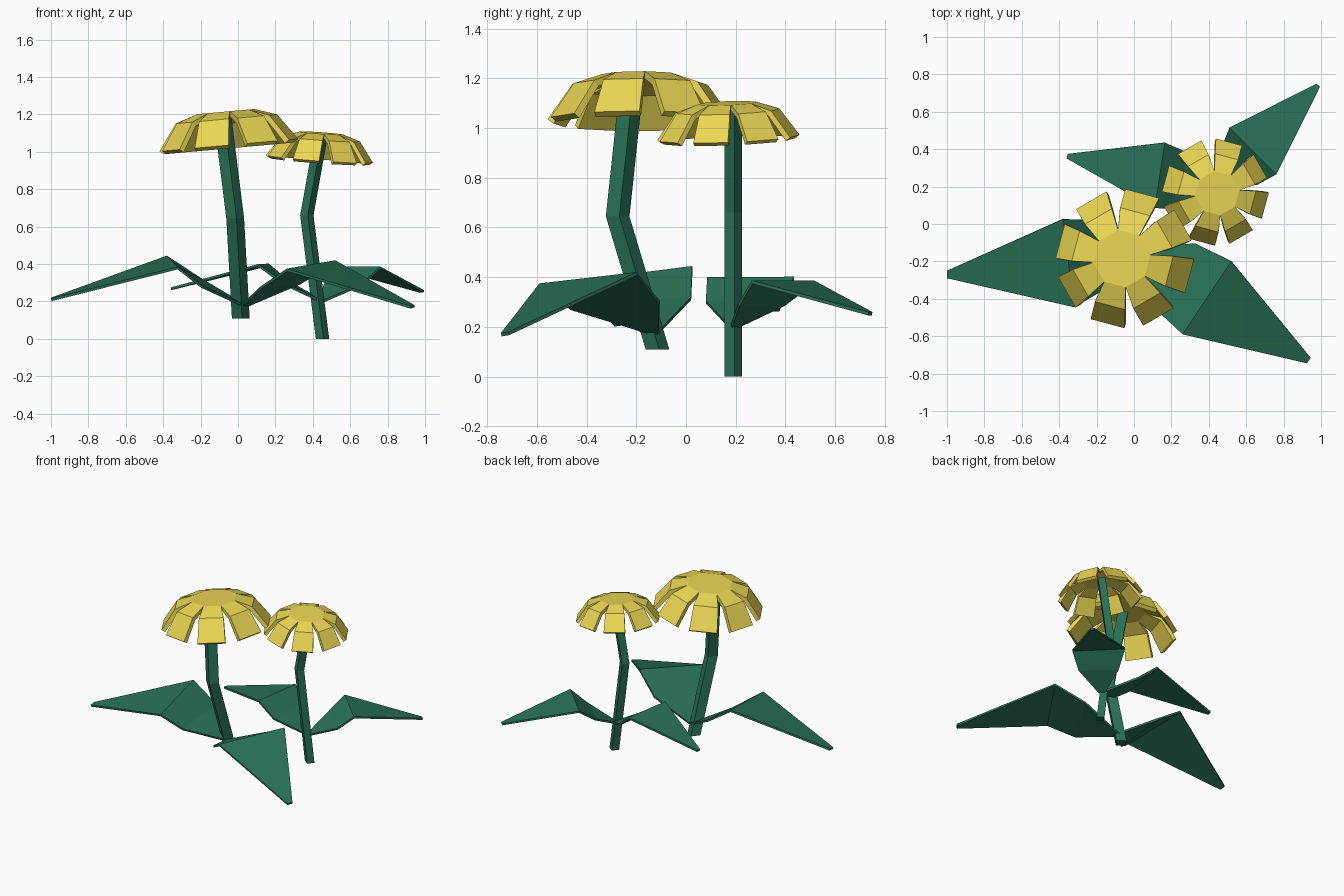
import bpy, bmesh, math
from mathutils import Vector, Matrix

if "Cube" in bpy.data.objects:
    bpy.data.objects.remove(bpy.data.objects["Cube"])


def material(name, rgb):
    m = bpy.data.materials.new(name)
    m.diffuse_color = (*rgb, 1)
    m.use_nodes = True
    m.node_tree.nodes["Principled BSDF"].inputs["Base Color"].default_value = m.diffuse_color
    return m


GREEN = material("leaf_green", (0.022, 0.165, 0.095))
YELLOW = material("petal_yellow", (0.83, 0.68, 0.09))


def finish(bm, name, mat, thickness=0):
    bm.normal_update()
    me = bpy.data.meshes.new(name)
    bm.to_mesh(me)
    bm.free()
    ob = bpy.data.objects.new(name, me)
    bpy.context.collection.objects.link(ob)
    me.materials.append(mat)
    if thickness:
        mod = ob.modifiers.new("thickness", "SOLIDIFY")
        mod.thickness = thickness
        mod.offset = -1
    return ob


def up_face(bm, verts):
    f = bm.faces.new(verts)
    f.normal_update()
    if f.normal.z < 0:
        f.normal_flip()


# bent four-sided stem
def stem(name, path, radius):
    bm = bmesh.new()
    rings = []
    for p in path:
        rings.append([bm.verts.new(Vector(p) + radius * Vector((math.cos(a), math.sin(a), 0)))
                      for a in (math.radians(8 + 90 * k) for k in range(4))])
    for lo, hi in zip(rings, rings[1:]):
        for k in range(4):
            j = (k + 1) % 4
            bm.faces.new((lo[k], lo[j], hi[j], hi[k]))
    bm.faces.new(rings[0][::-1])
    bm.faces.new(rings[-1])
    finish(bm, name, GREEN)


# flat octagon with eight drooping two-segment petals
def flower_head(name, centre, scale, slope_x, slope_y):
    bm = bmesh.new()
    step = math.pi / 4
    start = math.radians(30)
    core = [bm.verts.new((0.155 * math.cos(start + (k - 0.5) * step),
                          0.155 * math.sin(start + (k - 0.5) * step), 0)) for k in range(8)]
    up_face(bm, core)
    for k in range(8):
        a = start + k * step
        out = Vector((math.cos(a), math.sin(a), 0))
        side = Vector((-math.sin(a), math.cos(a), 0))
        inner = (core[k], core[(k + 1) % 8])
        for r, half, z in ((0.26, 0.083, -0.04), (0.36, 0.094, -0.18)):
            outer = tuple(bm.verts.new(out * r + side * half * s + Vector((0, 0, z)))
                          for s in (-1, 1))
            up_face(bm, (inner[0], outer[0], outer[1], inner[1]))
            inner = outer
    ob = finish(bm, name, YELLOW, 0.03 * scale)
    tilt = Matrix.Rotation(-math.atan(slope_x), 4, 'Y') @ Matrix.Rotation(math.atan(slope_y), 4, 'X')
    ob.data.transform(Matrix.Translation(centre) @ tilt @ Matrix.Scale(scale, 4))


# folded leaf: pairs of edge points from root to tip
def leaf(name, pairs):
    bm = bmesh.new()
    rows = [[bm.verts.new(p) for p in pair] for pair in pairs]
    for a, b in zip(rows, rows[1:]):
        up_face(bm, (a[0], b[0], b[1], a[1]))
    finish(bm, name, GREEN, 0.014)


stem("tall_stem", [(0.015, -0.115, 0.11), (-0.015, -0.275, 0.645), (-0.085, -0.215, 1.205)], 0.048)
stem("short_stem", [(0.452, 0.19, 0), (0.368, 0.19, 0.66), (0.445, 0.19, 1.09)], 0.036)

flower_head("large_flower", (-0.065, -0.185, 1.215), 1.0, 0.09, 0.0)
flower_head("small_flower", (0.445, 0.165, 1.1), 0.77, -0.07, 0.04)

leaf("left_leaf", [((0.04, -0.11, 0.185), (0.04, -0.16, 0.18)),
                   ((-0.19, 0.02, 0.32), (-0.19, -0.37, 0.285)),
                   ((-0.38, 0.025, 0.445), (-0.32, -0.445, 0.385)),
                   ((-1.0, -0.25, 0.22), (-1.0, -0.29, 0.215))])
leaf("front_leaf", [((0.05, -0.11, 0.185), (0.02, -0.15, 0.185)),
                    ((0.33, -0.105, 0.305), (0.12, -0.46, 0.28)),
                    ((0.52, -0.2, 0.42), (0.26, -0.59, 0.375)),
                    ((0.945, -0.715, 0.18), (0.925, -0.745, 0.175))])
leaf("back_right_leaf", [((0.43, 0.21, 0.21), (0.46, 0.18, 0.21)),
                         ((0.46, 0.39, 0.295), (0.66, 0.21, 0.295)),
                         ((0.51, 0.515, 0.387), (0.76, 0.265, 0.387)),
                         ((0.975, 0.75, 0.26), (0.995, 0.735, 0.26))])
leaf("back_left_leaf", [((0.45, 0.21, 0.21), (0.44, 0.17, 0.21)),
                        ((0.28, 0.385, 0.305), (0.24, 0.08, 0.305)),
                        ((0.165, 0.435, 0.402), (0.11, 0.085, 0.4)),
                        ((-0.355, 0.375, 0.275), (-0.36, 0.35, 0.275))])
